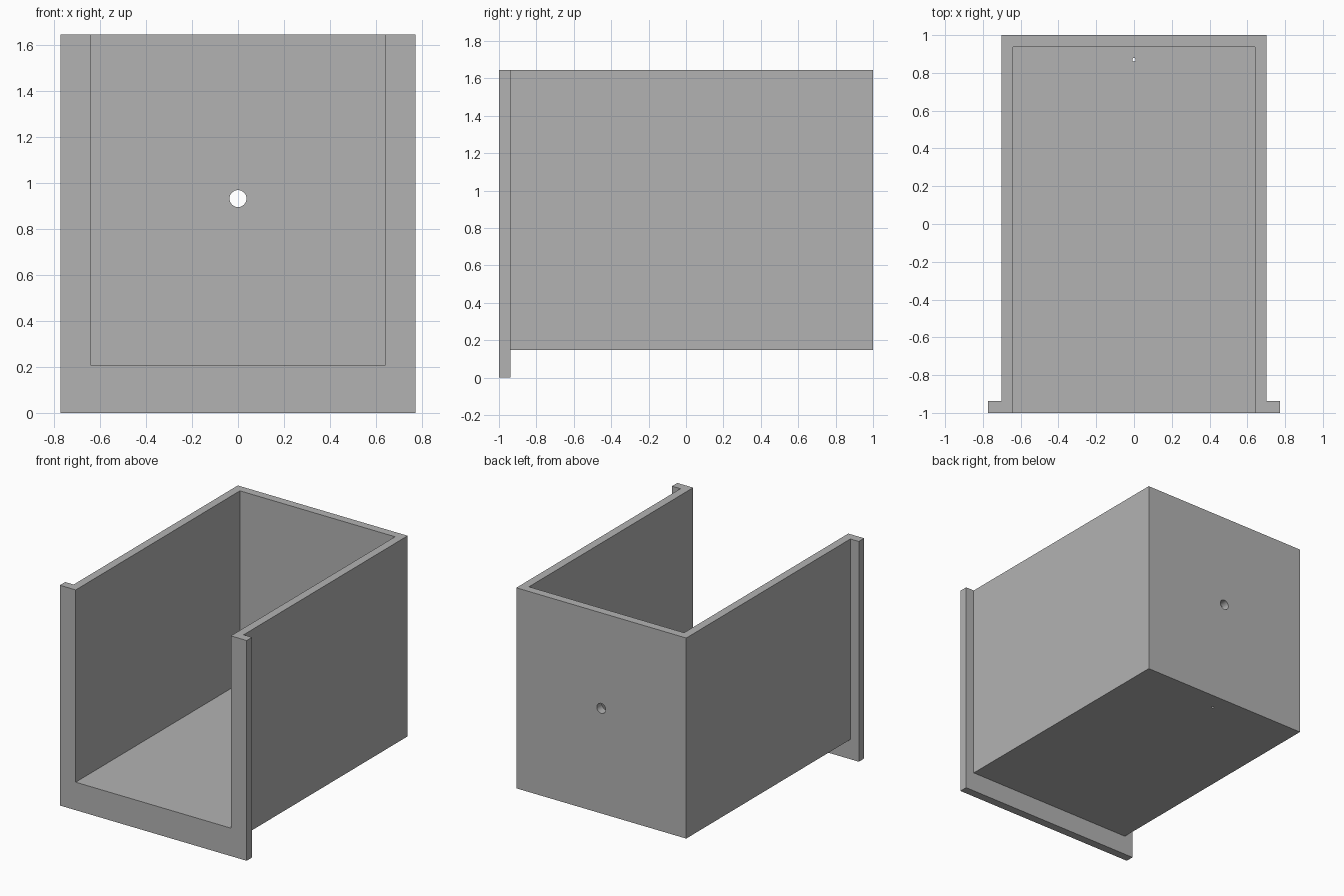
import bpy, bmesh, math
from mathutils import Matrix, Vector

cube = bpy.data.objects.get("Cube")
if cube:
    bpy.data.objects.remove(cube, do_unlink=True)

TOP = 1.645

grey = bpy.data.materials.new("plain grey")
grey.use_nodes = True
colour = (0.45, 0.45, 0.45, 1)
grey.diffuse_color = colour
grey.node_tree.nodes["Principled BSDF"].inputs["Base Color"].default_value = colour


def add_object(name, bm):
    mesh = bpy.data.meshes.new(name)
    bm.to_mesh(mesh)
    bm.free()
    mesh.materials.append(grey)
    obj = bpy.data.objects.new(name, mesh)
    bpy.context.collection.objects.link(obj)
    return obj


def box(name, low, high):
    low, high = Vector(low), Vector(high)
    bm = bmesh.new()
    bmesh.ops.create_cube(bm, size=1, matrix=Matrix.Translation((low + high) / 2)
                          @ Matrix.Diagonal((*(high - low), 1)))
    return add_object(name, bm)


def drill(name, centre, radius, depth, turn=0):
    bm = bmesh.new()
    bmesh.ops.create_cone(bm, cap_ends=True, segments=32, radius1=radius, radius2=radius,
                          depth=depth, matrix=Matrix.Translation(centre)
                          @ Matrix.Rotation(turn, 4, "X"))
    return add_object(name, bm)


# Outer body, open at the top and front once hollowed
holder = box("open_box_holder", (-0.702, -0.97, 0.147), (0.702, 1, TOP))

# Flange plate around the front, the cavity, and the two drilled holes
steps = [
    ("UNION", box("front_flange", (-0.772, -1, 0), (0.772, -0.937, TOP))),
    ("DIFFERENCE", box("cavity_cutter", (-0.641, -1.2, 0.209), (0.641, 0.938, TOP + 0.2))),
    ("DIFFERENCE", drill("back_hole_cutter", (0, 0.97, 0.932), 0.037, 0.2, math.pi / 2)),
    ("DIFFERENCE", drill("floor_hole_cutter", (0, 0.87, 0.18), 0.009, 0.2)),
]
for operation, tool in steps:
    tool.hide_render = True
    mod = holder.modifiers.new(tool.name, "BOOLEAN")
    mod.operation = operation
    mod.solver = "EXACT"
    mod.object = tool

# Bake the cuts and drop the helper solids
graph = bpy.context.evaluated_depsgraph_get()
result = bpy.data.meshes.new_from_object(holder.evaluated_get(graph))
holder.modifiers.clear()
holder.data = result
for _, tool in steps:
    bpy.data.objects.remove(tool, do_unlink=True)

# Smooth only the round hole walls
bpy.context.view_layer.objects.active = holder
holder.select_set(True)
bpy.ops.object.shade_smooth_by_angle(angle=math.radians(30))
